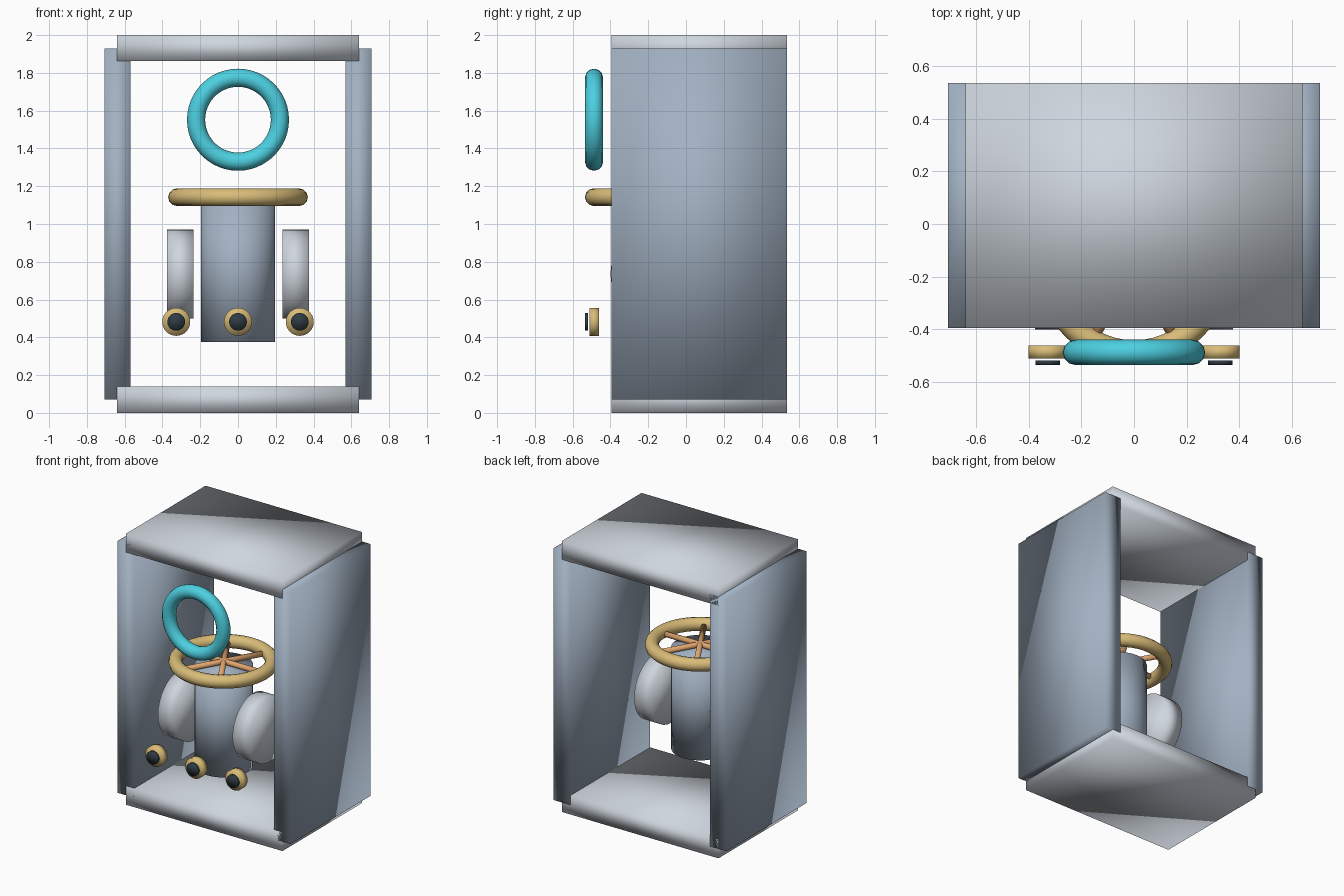
import bpy
import math

default = bpy.data.objects.get("Cube")
if default:
    bpy.data.objects.remove(default, do_unlink=True)


def material(name, hex_code):
    """Flat colour from an sRGB hex code."""
    srgb = [int(hex_code[i:i + 2], 16) / 255 for i in (0, 2, 4)]
    colour = [((c + 0.055) / 1.055) ** 2.4 for c in srgb] + [1.0]
    mat = bpy.data.materials.new(name)
    mat.use_nodes = True
    mat.diffuse_color = colour
    mat.node_tree.nodes["Principled BSDF"].inputs["Base Color"].default_value = colour
    return mat


light_grey = material("light grey", "CFD6DE")
blue_grey = material("blue grey", "A2B1C2")
gold = material("gold", "D9BC78")
copper = material("copper", "DFA56E")
teal = material("teal", "4DD0E1")
dark = material("dark slate", "2E3A44")


def finish(name, mat):
    obj = bpy.context.object
    obj.name = name
    obj.data.name = name
    obj.data.materials.append(mat)
    bpy.ops.object.shade_smooth()
    return obj


def box(name, centre, size, mat):
    bpy.ops.mesh.primitive_cube_add(size=1, location=centre)
    bpy.context.object.scale = size
    bpy.ops.object.transform_apply(location=False, rotation=False, scale=True)
    return finish(name, mat)


def cylinder(name, centre, radius, depth, mat, rotation=(0, 0, 0), sides=32):
    bpy.ops.mesh.primitive_cylinder_add(vertices=sides, radius=radius, depth=depth,
                                        location=centre, rotation=rotation)
    return finish(name, mat)


def ring(name, centre, major, minor, mat, rotation=(0, 0, 0)):
    bpy.ops.mesh.primitive_torus_add(major_segments=48, minor_segments=12,
                                     major_radius=major, minor_radius=minor,
                                     location=centre, rotation=rotation)
    return finish(name, mat)


QUARTER = math.pi / 2
FRAME_Y, FRAME_DEPTH = 0.07, 0.93   # open frame, front to back
AXIS_Y = -0.165                     # shared axis of column, handwheel and discs
WHEEL_Z = 1.142

# Open frame: two plates and two side panels
box("top_plate", (0, FRAME_Y, 1.932), (1.28, FRAME_DEPTH, 0.136), light_grey)
box("bottom_plate", (0, FRAME_Y, 0.07), (1.28, FRAME_DEPTH, 0.14), light_grey)
for side, sign in (("left", 1), ("right", -1)):
    box(f"{side}_panel", (sign * 0.638, FRAME_Y, 1.0),
        (0.137, FRAME_DEPTH, 1.86), blue_grey)

    # Discs on either side of the column
    cylinder(f"{side}_disc", (sign * 0.305, AXIS_Y, 0.735), 0.235, 0.14,
             light_grey, (0, QUARTER, 0))

# Central column
column_bottom, column_top = 0.375, 1.12
cylinder("column", (0, AXIS_Y, (column_bottom + column_top) / 2), 0.195,
         column_top - column_bottom, blue_grey)

# Handwheel with three crossing bars
ring("handwheel_rim", (0, AXIS_Y, WHEEL_Z), 0.323, 0.047, gold)
for i in range(3):
    cylinder(f"handwheel_bar_{i + 1}", (0, AXIS_Y, WHEEL_Z), 0.02, 0.64, copper,
             (0, QUARTER, i * math.pi / 3), 16)

# Upright ring at the front
ring("front_ring", (0, -0.487, 1.552), 0.222, 0.048, teal, (QUARTER, 0, 0))

# Row of knobs with dark caps
for name, x in (("right", -0.327), ("middle", 0), ("left", 0.327)):
    cylinder(f"{name}_knob", (x, -0.485, 0.482), 0.074, 0.05, gold, (QUARTER, 0, 0))
    cylinder(f"{name}_knob_cap", (x, -0.526, 0.482), 0.047, 0.017, dark, (QUARTER, 0, 0))
